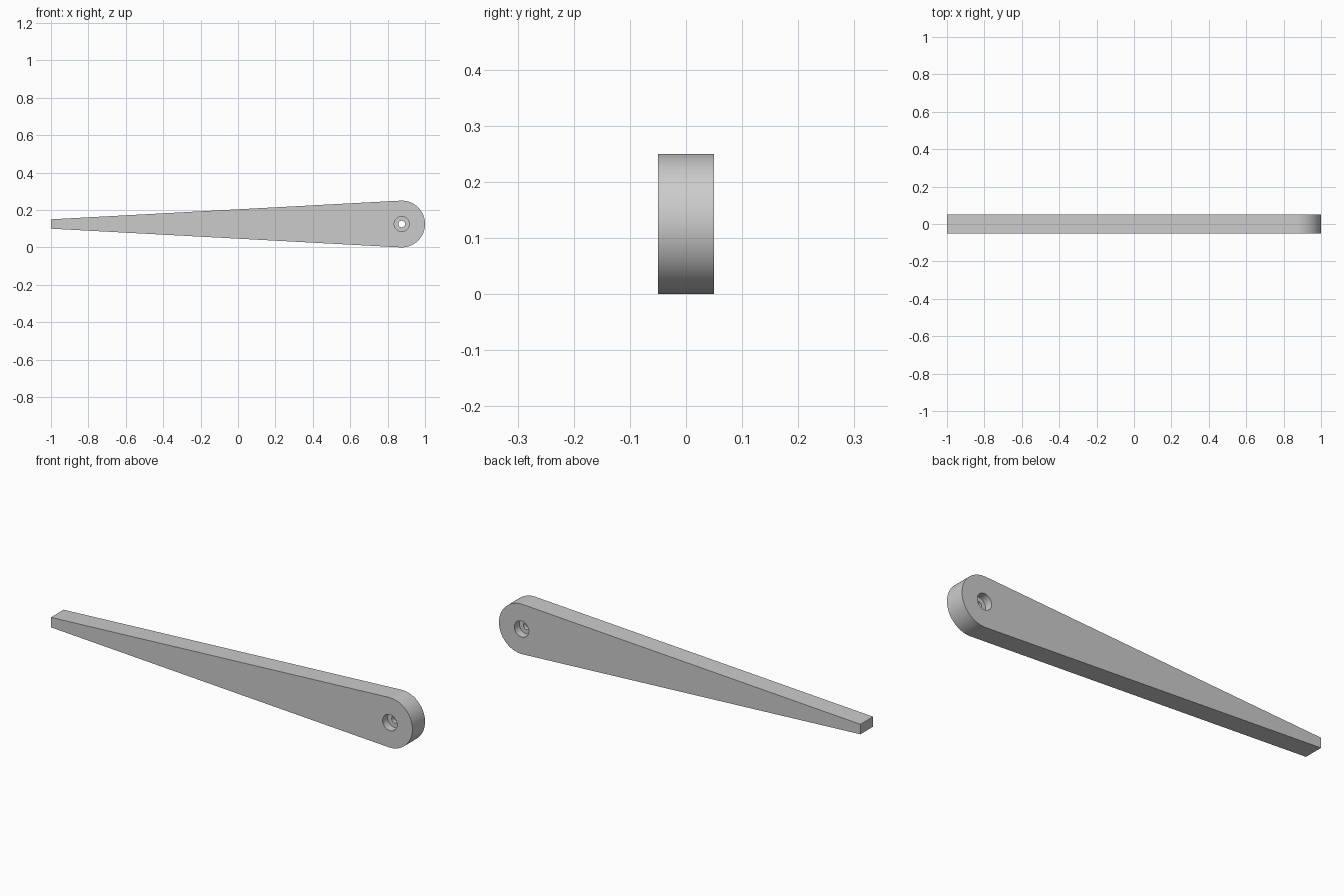
import bpy, bmesh, math
from mathutils import Matrix, Vector

cube = bpy.data.objects.get("Cube")
if cube:
    bpy.data.objects.remove(cube, do_unlink=True)

RADIUS = 0.125            # rounded end
PIVOT_X, PIVOT_Z = 0.875, 0.125
TIP = 0.025               # half height of the narrow end
THICK = 0.1

grey = bpy.data.materials.new("plain grey")
grey.use_nodes = True
colour = (0.6, 0.6, 0.6, 1)
grey.diffuse_color = colour
grey.node_tree.nodes["Principled BSDF"].inputs["Base Color"].default_value = colour


def add_object(name, bm):
    bmesh.ops.recalc_face_normals(bm, faces=bm.faces)
    mesh = bpy.data.meshes.new(name)
    bm.to_mesh(mesh)
    bm.free()
    mesh.materials.append(grey)
    obj = bpy.data.objects.new(name, mesh)
    bpy.context.collection.objects.link(obj)
    return obj


def cutter(name, radius, y, depth):
    bm = bmesh.new()
    place = Matrix.Translation((PIVOT_X, y, PIVOT_Z)) @ Matrix.Rotation(math.pi / 2, 4, "X")
    bmesh.ops.create_cone(bm, cap_ends=True, segments=48, radius1=radius,
                          radius2=radius, depth=depth, matrix=place)
    obj = add_object(name, bm)
    obj.hide_render = True
    return obj


# Tapered arm: flat tip running tangentially into the rounded end
tangent = math.pi / 2 + math.asin((RADIUS - TIP) / (PIVOT_X + 1))
steps = 64
profile = [(-1, PIVOT_Z + TIP), (-1, PIVOT_Z - TIP)]
for i in range(steps + 1):
    a = -tangent + 2 * tangent * i / steps
    profile.append((PIVOT_X + RADIUS * math.cos(a), PIVOT_Z + RADIUS * math.sin(a)))
bm = bmesh.new()
face = bm.faces.new([bm.verts.new((x, -THICK / 2, z)) for x, z in profile])
extruded = bmesh.ops.extrude_face_region(bm, geom=[face])["geom"]
bmesh.ops.translate(bm, vec=Vector((0, THICK, 0)),
                    verts=[v for v in extruded if isinstance(v, bmesh.types.BMVert)])
arm = add_object("tapered_arm", bm)

# Pivot hole, with a wider recess on each face
cutters = [cutter("pivot_hole_cutter", 0.018, 0, 0.3)]
for side, sign in (("front", -1), ("back", 1)):
    cutters.append(cutter(side + "_recess_cutter", 0.04, sign * THICK / 2, 0.08))

bpy.ops.object.select_all(action="DESELECT")
arm.select_set(True)
bpy.context.view_layer.objects.active = arm
for c in cutters:
    mod = arm.modifiers.new(c.name, "BOOLEAN")
    mod.operation = "DIFFERENCE"
    mod.solver = "EXACT"
    mod.object = c
    bpy.ops.object.modifier_apply(modifier=mod.name)
    bpy.data.objects.remove(c, do_unlink=True)

bpy.ops.object.shade_smooth_by_angle(angle=math.radians(30))
